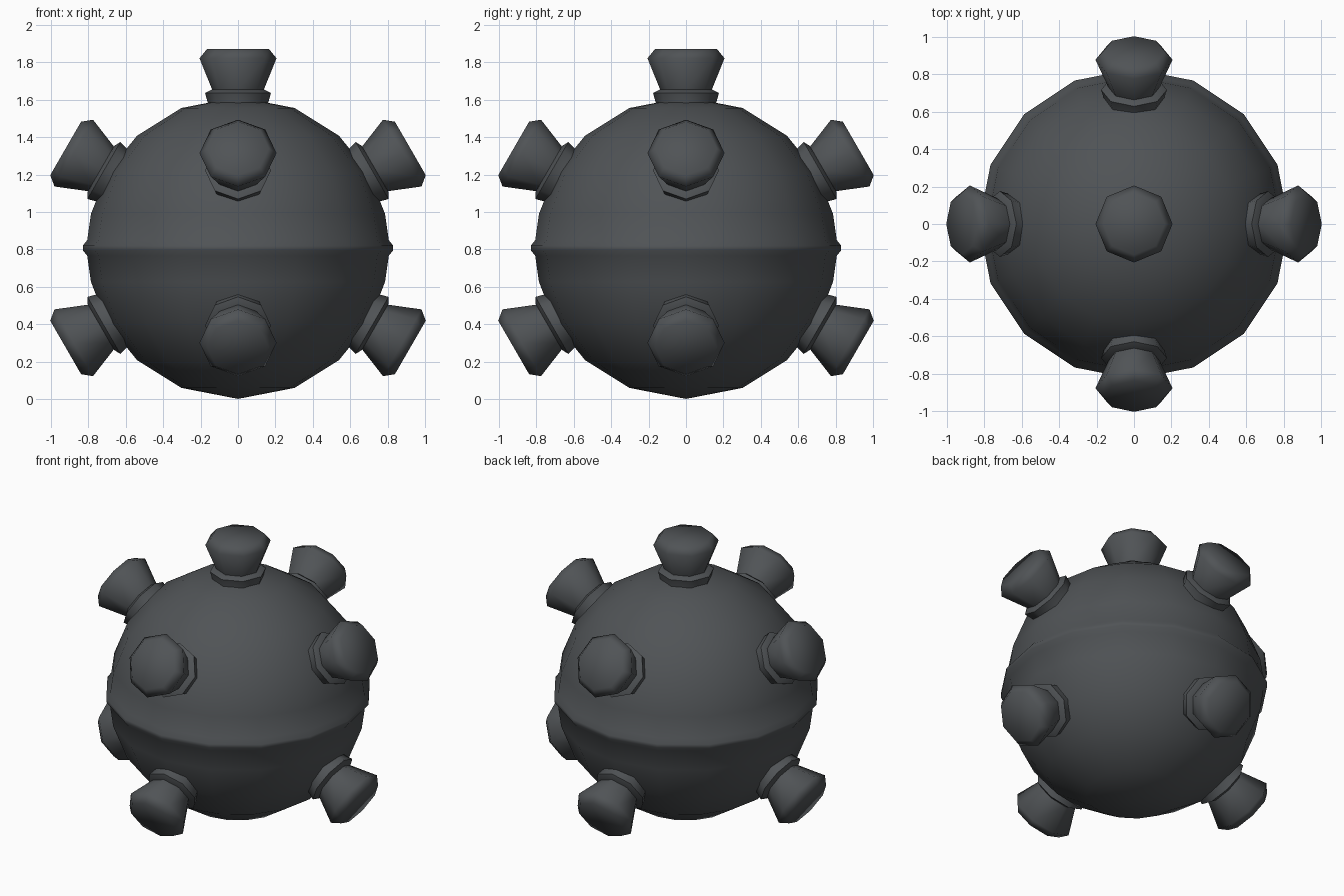
import bpy, bmesh
from math import sin, cos, pi, radians
from mathutils import Matrix, Vector

if "Cube" in bpy.data.objects:
    bpy.data.objects.remove(bpy.data.objects["Cube"])

CENTRE = Vector((0, 0, 0.808))
R = 0.807

steel = bpy.data.materials.new("dark grey steel")
steel.diffuse_color = (0.080, 0.087, 0.093, 1)
steel.use_nodes = True
steel.node_tree.nodes["Principled BSDF"].inputs["Base Color"].default_value = steel.diffuse_color


def lathe(name, profile, sides, matrix):
    """Revolve (radius, height) points about local z; radius 0 makes a pole."""
    bm = bmesh.new()
    rings = []
    for r, h in profile:
        if r == 0:
            rings.append([bm.verts.new((0, 0, h))])
        else:
            rings.append([bm.verts.new((r * cos(2 * pi * i / sides),
                                        r * sin(2 * pi * i / sides), h))
                          for i in range(sides)])
    for a, b in zip(rings, rings[1:]):
        for i in range(sides):
            j = (i + 1) % sides
            quad = [a[i % len(a)], a[j % len(a)], b[j % len(b)], b[i % len(b)]]
            bm.faces.new(list(dict.fromkeys(quad)))
    # close open ends with a flat cap
    for ring in (rings[0], rings[-1]):
        if len(ring) > 1:
            bm.faces.new(ring)
    bmesh.ops.recalc_face_normals(bm, faces=bm.faces)
    me = bpy.data.meshes.new(name)
    bm.to_mesh(me)
    bm.free()
    me.materials.append(steel)
    ob = bpy.data.objects.new(name, me)
    bpy.context.collection.objects.link(ob)
    ob.matrix_world = matrix
    bpy.ops.object.select_all(action='DESELECT')
    ob.select_set(True)
    bpy.context.view_layer.objects.active = ob
    bpy.ops.object.shade_smooth_by_angle(angle=radians(65))
    return ob


# Round body with a raised seam around the equator
arc = [(R * sin(radians(a)), R * cos(radians(a))) for a in (22, 42, 60, 77, 87)]
lower = [(r, -h) for r, h in reversed(arc)]
body = [(0, R)] + arc + [(0.83, 0.012), (0.83, -0.012)] + lower + [(0, -R)]
lathe("body", body, 16, Matrix.Translation(CENTRE))

# Studs: heights are distances from the body centre
collar = [(0.158, 0.70), (0.160, 0.77), (0.176, 0.828), (0.142, 0.846)]
horn = [(0.130, 0.80), (0.138, 0.846), (0.206, 1.014), (0.165, 1.064)]


def stud(name, tilt, turn):
    m = (Matrix.Translation(CENTRE) @ Matrix.Rotation(radians(turn), 4, 'Z')
         @ Matrix.Rotation(radians(tilt), 4, 'Y'))
    lathe(name + "_collar", collar, 8, m)
    lathe(name + "_horn", horn, 8, m)


stud("top", 0, 0)
for k, side in enumerate(("right", "back", "left", "front")):
    stud("upper_" + side, 60, 90 * k)
    stud("lower_" + side, 120, 90 * k)
